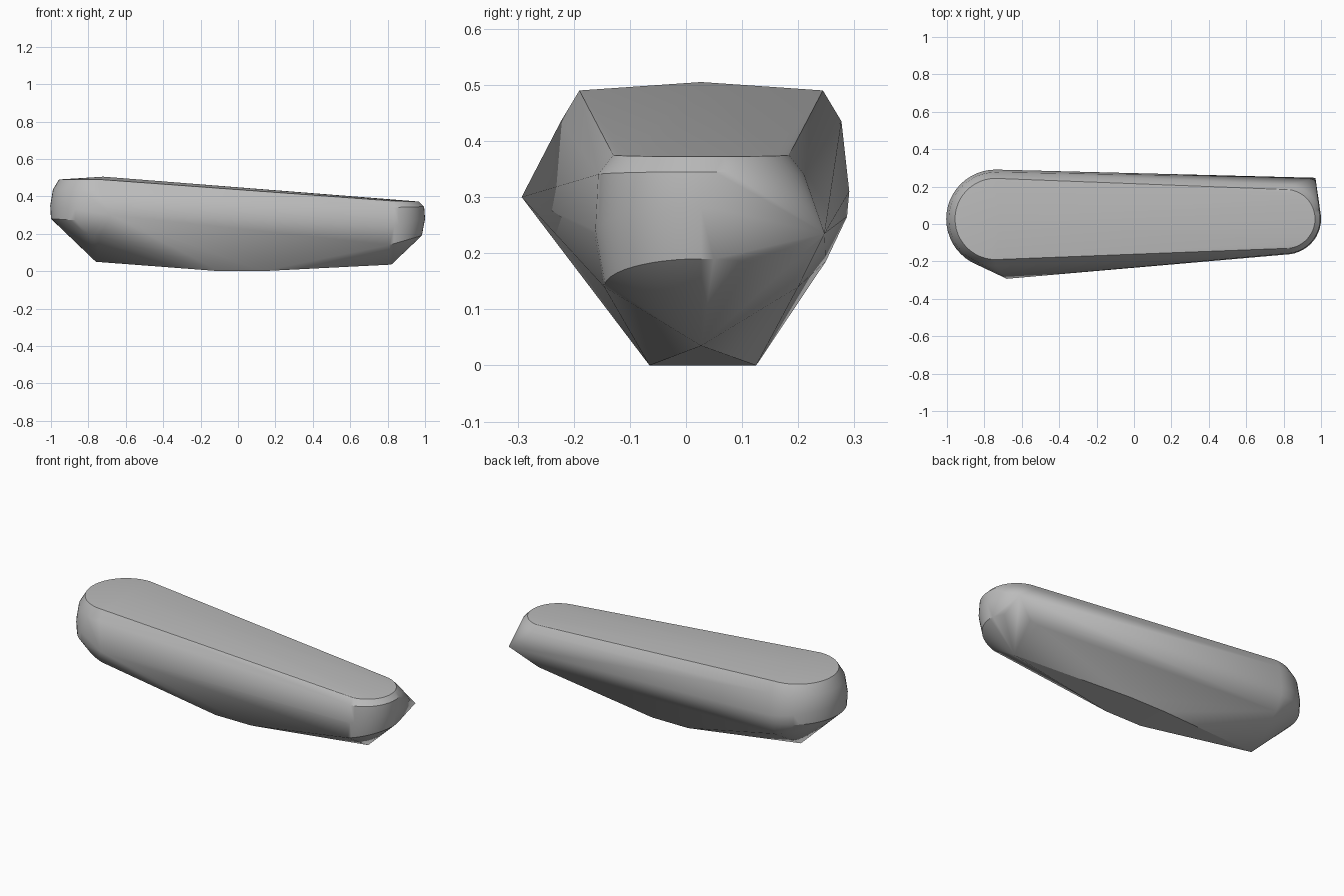
import bpy, bmesh
from math import sin, cos, pi

cube = bpy.data.objects.get("Cube")
if cube:
    bpy.data.objects.remove(cube)

MID_Y = 0.027   # long axis of the body


def end_arc(cx, side, radius, z_side, z_tip, steps=24):
    """Half circle around one end; height runs from its sides to its tip."""
    for i in range(steps + 1):
        a = pi * (i / steps - 0.5)
        yield (cx + side * radius * cos(a), MID_Y + radius * sin(a),
               z_side + (z_tip - z_side) * cos(a))


# Rings of each rounded end: radius, height at sides, height at tip
broad_rings = [(0.217, 0.49, 0.49), (0.25, 0.435, 0.435), (0.264, 0.31, 0.35),
               (0.26, 0.265, 0.28), (0.222, 0.185, 0.25)]
narrow_rings = [(0.158, 0.375, 0.372), (0.185, 0.34, 0.345),
                (0.19, 0.235, 0.28), (0.173, 0.14, 0.19)]

points = []
for ring in broad_rings:
    points += end_arc(-0.74, -1, *ring)
for ring in narrow_rings:
    points += end_arc(0.81, 1, *ring)

# Crown, pointed corners and keel tips
points += [(-0.72, MID_Y, 0.505), (-0.68, -0.293, 0.30), (0.97, 0.247, 0.235),
           (-0.76, MID_Y, 0.05), (0.82, MID_Y, 0.035)]
# Flat foot
points += [(x, y, 0) for x in (-0.1, 0.13) for y in (-0.065, 0.125)]

# Wrap the body around the points
bm = bmesh.new()
for p in points:
    bm.verts.new(p)
hull = bmesh.ops.convex_hull(bm, input=bm.verts)
loose = {g for g in hull["geom_interior"] + hull["geom_unused"]
         if isinstance(g, bmesh.types.BMVert)}
bmesh.ops.delete(bm, geom=list(loose), context='VERTS')
bmesh.ops.recalc_face_normals(bm, faces=bm.faces)
mesh = bpy.data.meshes.new("body")
bm.to_mesh(mesh)
bm.free()
body = bpy.data.objects.new("body", mesh)
bpy.context.collection.objects.link(body)

# Plain grey surface
grey = bpy.data.materials.new("plain_grey")
grey.use_nodes = True
colour = (0.5, 0.5, 0.5, 1)
grey.diffuse_color = colour
grey.node_tree.nodes["Principled BSDF"].inputs["Base Color"].default_value = colour
mesh.materials.append(grey)

# Smooth sides with a crisp top rim
bpy.ops.object.select_all(action='DESELECT')
body.select_set(True)
bpy.context.view_layer.objects.active = body
bpy.ops.object.shade_smooth_by_angle(angle=pi / 6)
